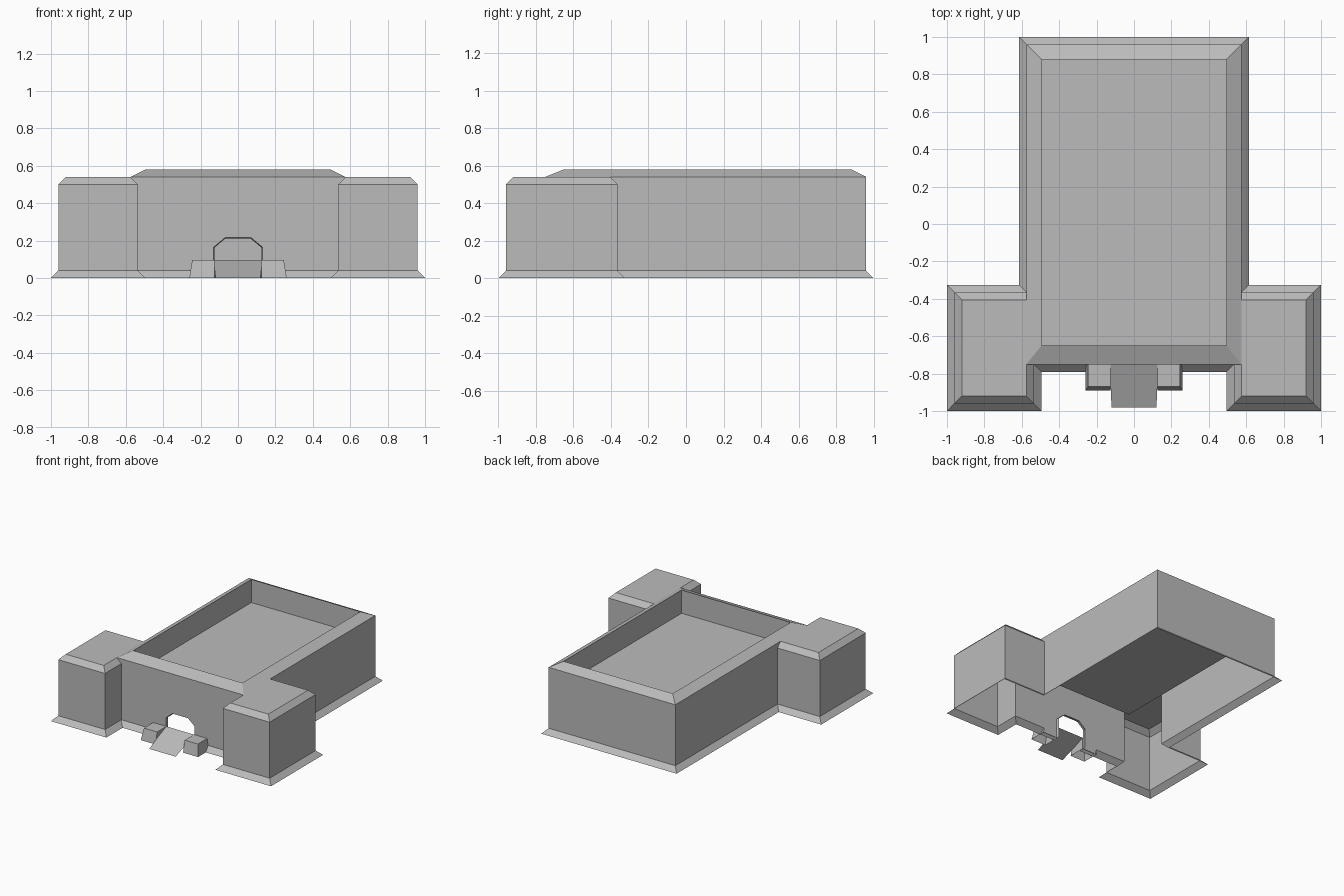
import bpy
import bmesh

cube = bpy.data.objects.get("Cube")
if cube:
    bpy.data.objects.remove(cube, do_unlink=True)

stone = bpy.data.materials.new("grey_stone")
stone.use_nodes = True
stone.diffuse_color = (0.5, 0.5, 0.5, 1)
stone.node_tree.nodes["Principled BSDF"].inputs["Base Color"].default_value = (0.5, 0.5, 0.5, 1)


def ring(points, z):
    return [(x, y, z) for x, y in points]


def build(name, rings=(), closed=False, faces=()):
    """Loft point rings and add loose faces for the left half, then mirror it."""
    bm = bmesh.new()
    loops = [[bm.verts.new(p) for p in r] for r in rings]
    for low, high in zip(loops, loops[1:]):
        n = len(low)
        for i in range(n if closed else n - 1):
            j = (i + 1) % n
            bm.faces.new((low[i], low[j], high[j], high[i]))
    for face in faces:
        bm.faces.new([bm.verts.new(p) for p in face])
    bmesh.ops.remove_doubles(bm, verts=bm.verts[:], dist=0.0005)
    mesh = bpy.data.meshes.new(name)
    bm.to_mesh(mesh)
    bm.free()
    mesh.materials.append(stone)
    obj = bpy.data.objects.new(name, mesh)
    bpy.context.collection.objects.link(obj)
    mirror = obj.modifiers.new("mirror", 'MIRROR')
    mirror.use_axis[0] = True
    return obj


FRONT, BACK, SIDE = -0.75, 0.96, 0.575
EAVE, CREST, DECK = 0.54, 0.58, 0.39
DOOR = 0.13


def plan(hall, tower):
    """Half outline of the building, hall and towers grown by the given amounts."""
    return [(DOOR, FRONT - hall), (0.535 - tower, FRONT - hall),
            (0.535 - tower, -0.96 - tower), (0.96 + tower, -0.96 - tower),
            (0.96 + tower, -0.365 + tower), (SIDE + hall, -0.365 + tower),
            (SIDE + hall, BACK + hall), (0, BACK + hall)]


def half_rect(side, front, back, z):
    return [(0, front, z), (side, front, z), (side, back, z), (0, back, z)]


# Outer walls with flared foot and bevelled tower tops
eave = ring(plan(0, -0.04), EAVE)
build("outer_walls", [ring(plan(0.04, 0.04), 0), ring(plan(0, 0), 0.04),
                      ring(plan(0, 0), 0.5), eave])

# Flat tower roofs
build("tower_roofs", faces=[[(SIDE, FRONT, EAVE)] + eave[2:6]])

# Wall above the doorway and its shallow reveal
arch = [(0, 0.215), (0.07, 0.215), (DOOR, 0.165), (DOOR, 0)]
lintel = arch[:3] + [(DOOR, EAVE), (0, EAVE)]
build("doorway_wall", faces=[[(x, FRONT, z) for x, z in lintel]])
build("doorway_reveal", [[(x, FRONT, z) for x, z in arch],
                         [(x * 0.97, FRONT + 0.025, z * 0.98) for x, z in arch]])

# Sloping parapet, its inner face and the sunken roof deck
inner = (0.495, -0.65, 0.88)
deck = half_rect(*inner, DECK)
build("parapet", [half_rect(SIDE, FRONT, BACK, EAVE), half_rect(*inner, CREST), deck])
build("roof_deck", faces=[deck])


# Blocks beside the entrance ramp
def block(side, front, z):
    return [(0.125, front, z), (side, front, z), (side, FRONT, z), (0.125, FRONT, z)]


block_top = block(0.245, -0.87, 0.095)
build("ramp_blocks", [block(0.26, -0.89, 0), block_top], closed=True, faces=[block_top])

# Entrance ramp
build("entrance_ramp", faces=[[(0, -0.98, 0), (0.12, -0.98, 0),
                               (DOOR, FRONT, 0.095), (0, FRONT, 0.095)]])
